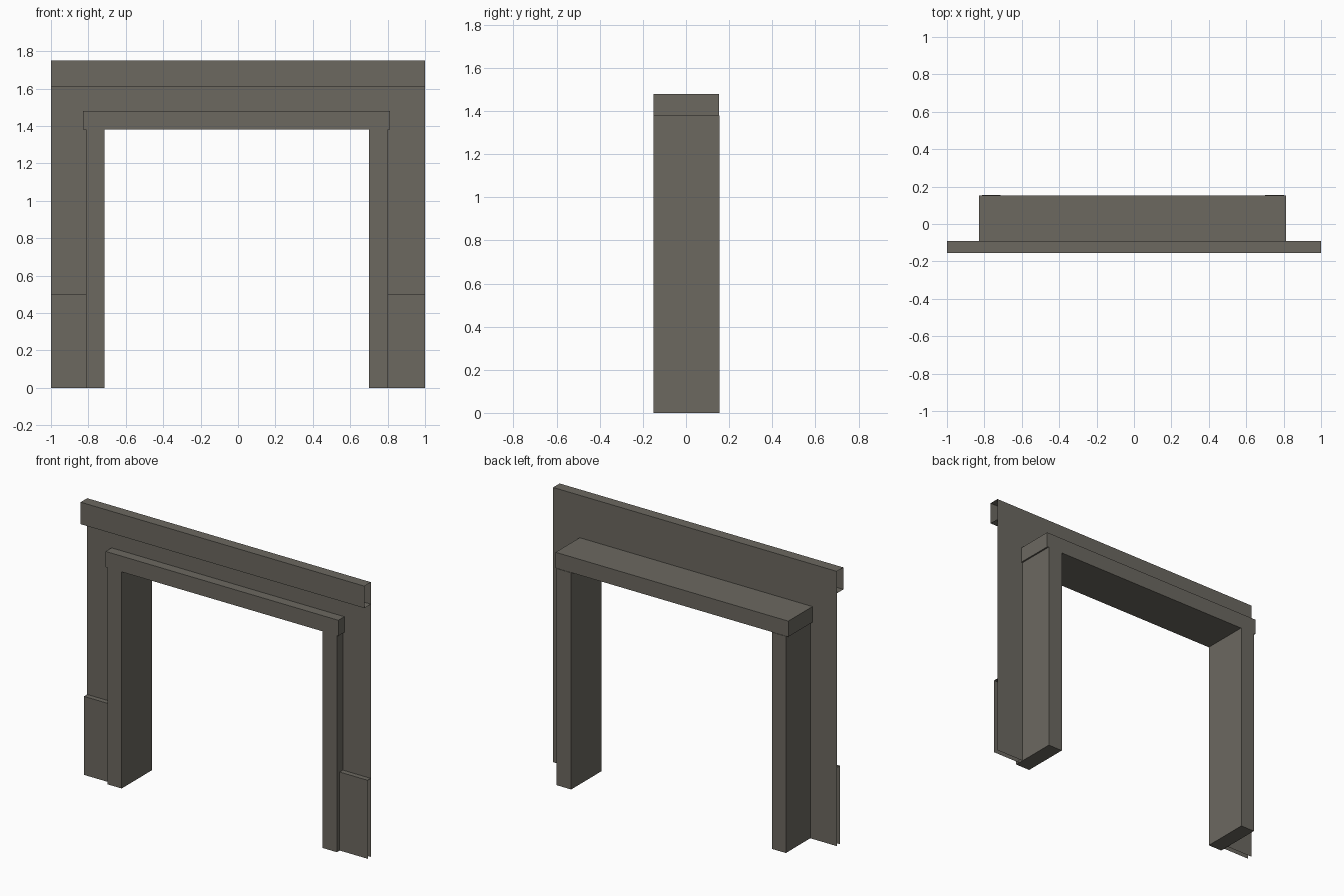
import bpy

if "Cube" in bpy.data.objects:
    bpy.data.objects.remove(bpy.data.objects["Cube"])

stone = bpy.data.materials.new("grey_brown")
stone.diffuse_color = (0.150, 0.140, 0.118, 1)
stone.use_nodes = True
stone.node_tree.nodes["Principled BSDF"].inputs["Base Color"].default_value = stone.diffuse_color


def mesh_object(name, verts, faces):
    mesh = bpy.data.meshes.new(name)
    mesh.from_pydata(verts, [], faces)
    mesh.materials.append(stone)
    obj = bpy.data.objects.new(name, mesh)
    bpy.context.collection.objects.link(obj)
    return obj


def box(name, x0, x1, y0, y1, z0, z1):
    verts = [(x, y, z) for x in (x0, x1) for y in (y0, y1) for z in (z0, z1)]
    faces = [(0, 1, 3, 2), (4, 6, 7, 5), (0, 4, 5, 1),
             (2, 3, 7, 6), (0, 2, 6, 4), (1, 5, 7, 3)]
    return mesh_object(name, verts, faces)


def strip(name, x0, x1, profile):
    """Sweep an open (y, z) profile along x, leaving both ends open."""
    verts = [(x, y, z) for y, z in profile for x in (x0, x1)]
    faces = [(2 * i, 2 * i + 1, 2 * i + 3, 2 * i + 2)
             for i in range(len(profile) - 1)]
    return mesh_object(name, verts, faces)


WALL, BASE, CROWN = -0.09, -0.122, -0.156

# Door frame: two jambs and the lintel resting on them
box("jamb_left", -0.813, -0.715, -0.150, 0.156, 0, 1.38)
box("jamb_right", 0.70, 0.802, -0.150, 0.156, 0, 1.38)
box("lintel", -0.828, 0.812, -0.150, 0.153, 1.38, 1.48)

# Thin wall sheet around the frame
strip("wall_top", -1, 1, [(WALL, 1.48), (WALL, 1.75)])
for side, x0, x1 in (("left", -1, -0.813), ("right", 0.802, 1)):
    strip("wall_" + side, x0, x1, [(WALL, 0), (WALL, 1.48)])
    # Skirting panel in front of the wall
    strip("skirting_" + side, x0, x1, [(BASE, 0), (BASE, 0.5), (WALL, 0.5)])

# Crown band along the top of the wall, hollow with open ends
strip("crown_band", -1, 1,
      [(WALL, 1.61), (CROWN, 1.61), (CROWN, 1.75), (WALL, 1.75)])
